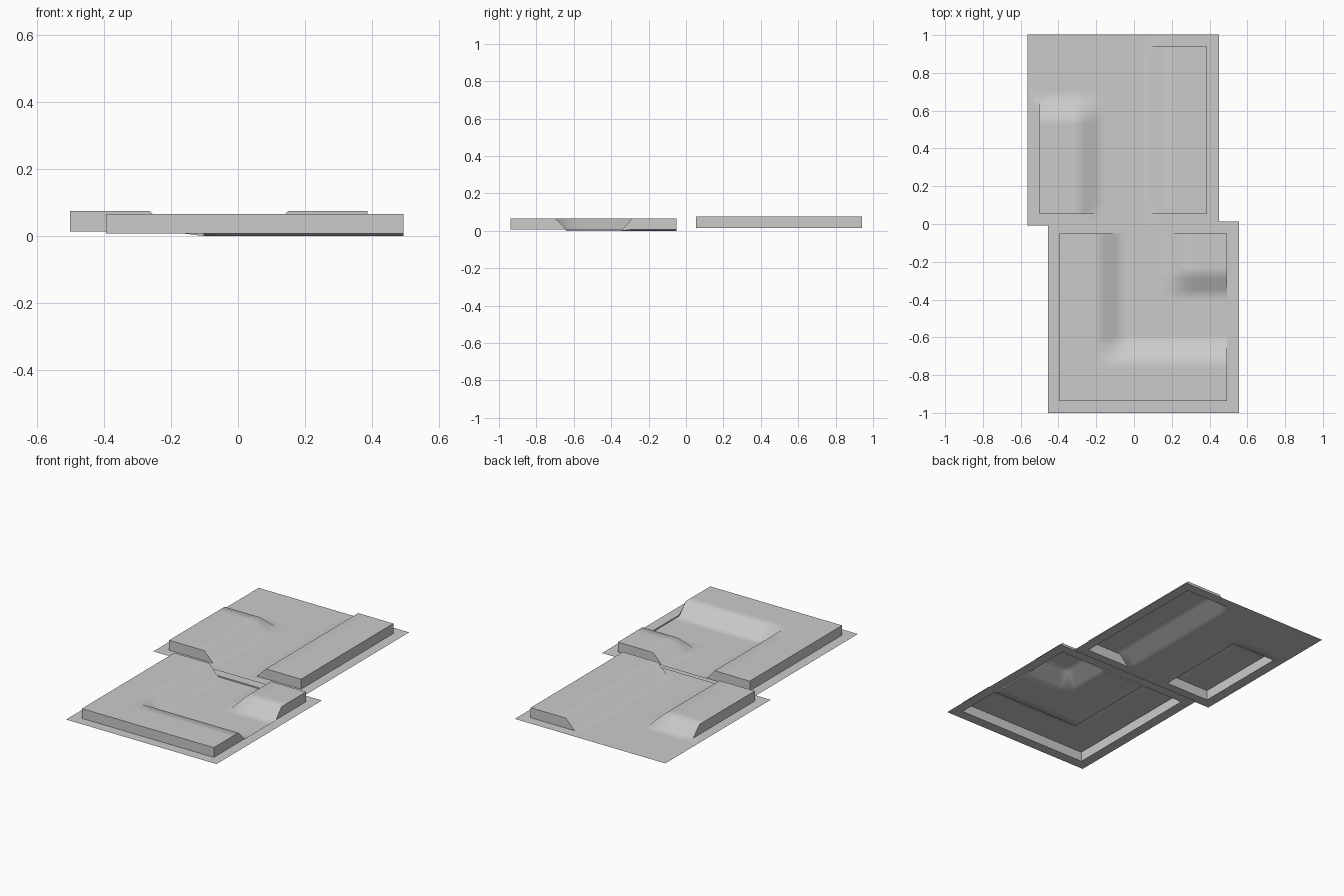
import bpy, bmesh, math
from mathutils import Vector

if "Cube" in bpy.data.objects:
    bpy.data.objects.remove(bpy.data.objects["Cube"])

CELLS, SIZE, OUTER = 15, 0.887, 1.012


def tile(name, cx, cy, low, high, rim, is_high):
    """Terrain sheet with steep steps, vertical side walls and a flat rim."""
    bm = bmesh.new()
    # height grid
    bmesh.ops.create_grid(bm, x_segments=CELLS, y_segments=CELLS, size=SIZE / 2)
    for v in bm.verts:
        i = round((v.co.x / SIZE + 0.5) * CELLS)
        j = round((v.co.y / SIZE + 0.5) * CELLS)
        v.co.z = high if is_high(i, j) else low

    # side walls down (or up) to rim level, then the flat rim outwards
    edges = [e for e in bm.edges if e.is_boundary]
    for scale in (1.0, OUTER / SIZE):
        geom = bmesh.ops.extrude_edge_only(bm, edges=edges)["geom"]
        for v in (g for g in geom if isinstance(g, bmesh.types.BMVert)):
            v.co = Vector((v.co.x * scale, v.co.y * scale, rim))
        edges = [g for g in geom if isinstance(g, bmesh.types.BMEdge) and g.is_boundary]

    bmesh.ops.remove_doubles(bm, verts=bm.verts, dist=1e-5)
    bmesh.ops.recalc_face_normals(bm, faces=bm.faces)
    if sum(f.normal.z for f in bm.faces) < 0:
        bmesh.ops.reverse_faces(bm, faces=bm.faces)

    mesh = bpy.data.meshes.new(name)
    bm.to_mesh(mesh)
    bm.free()
    ob = bpy.data.objects.new(name, mesh)
    ob.location = (cx, cy, 0)
    bpy.context.collection.objects.link(ob)
    bpy.ops.object.select_all(action='DESELECT')
    ob.select_set(True)
    bpy.context.view_layer.objects.active = ob
    bpy.ops.object.shade_smooth_by_angle(angle=math.radians(65))


# front tile: L-shaped plateau and a small corner plateau around a sunken path
tile("front_tile", 0.05, -0.494, 0.0, 0.067, 0.0075,
     lambda i, j: i <= 4 or j <= 4 or (i >= 11 and j >= 11))

# back tile: corner plateau on the left, full-length strip on the right
tile("back_tile", -0.057, 0.494 + 0.003, 0.0145, 0.0755, 0.0145,
     lambda i, j: (i <= 4 and j <= 9) or i >= 11)
